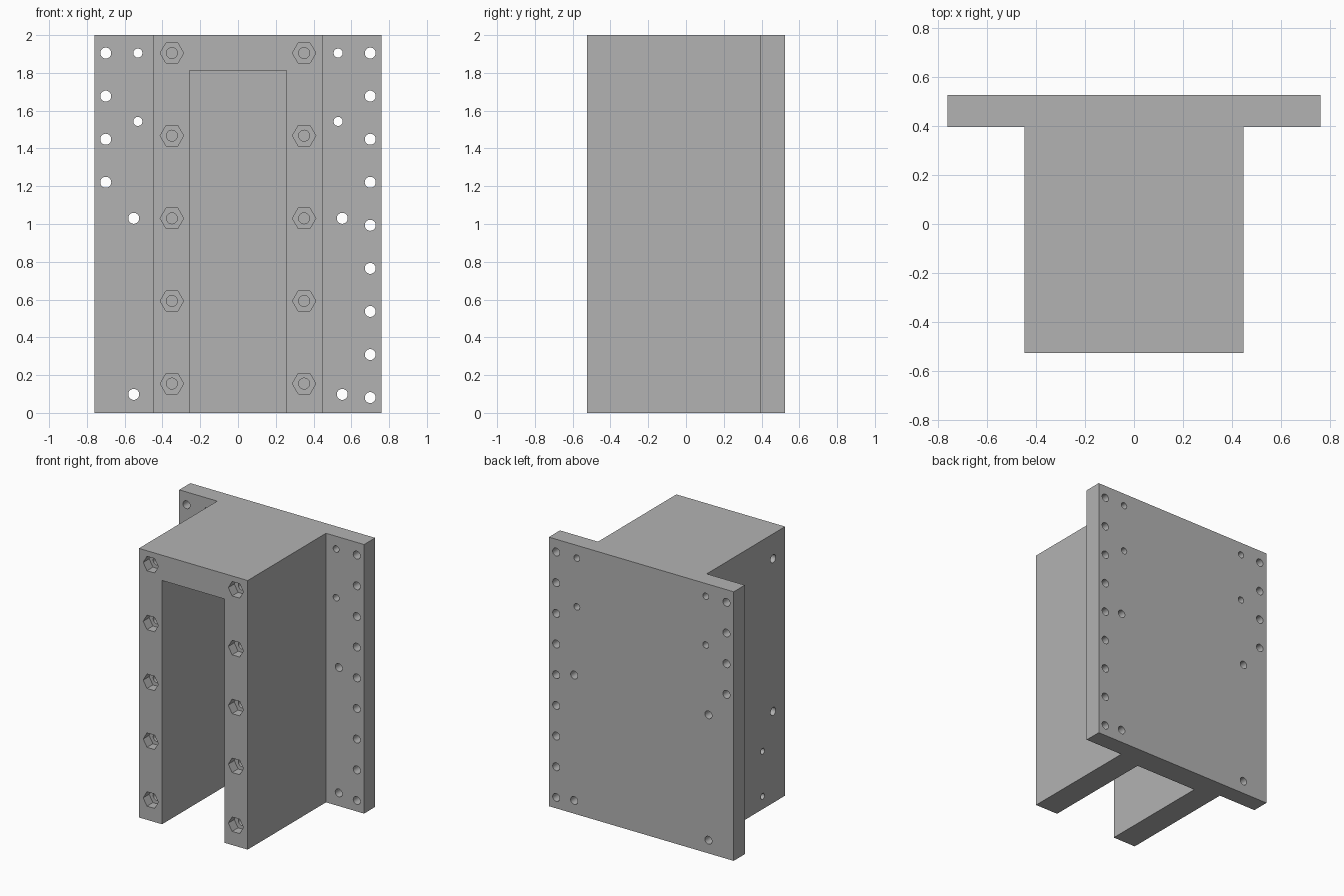
import bpy
import bmesh
from math import radians
from mathutils import Matrix, Vector

cube = bpy.data.objects.get("Cube")
if cube:
    bpy.data.objects.remove(cube, do_unlink=True)

grey = bpy.data.materials.new("plain grey")
grey.use_nodes = True
colour = (0.45, 0.45, 0.45, 1)
grey.diffuse_color = colour
grey.node_tree.nodes["Principled BSDF"].inputs["Base Color"].default_value = colour

HALF_W, BOX_W, SLOT_W = 0.76, 0.447, 0.257
FRONT, STEP, BACK = -0.525, 0.395, 0.525


def make_object(name, bm):
    bmesh.ops.recalc_face_normals(bm, faces=bm.faces)
    mesh = bpy.data.meshes.new(name)
    bm.to_mesh(mesh)
    bm.free()
    mesh.materials.append(grey)
    obj = bpy.data.objects.new(name, mesh)
    bpy.context.collection.objects.link(obj)
    return obj


def add_drill(bm, start, end, radius, sides=32):
    """Prism running from start to end."""
    a, b = Vector(start), Vector(end)
    turn = (b - a).to_track_quat("Z", "Y").to_matrix().to_4x4()
    spin = Matrix.Rotation(radians(90), 4, "Z")
    bmesh.ops.create_cone(bm, cap_ends=True, segments=sides, radius1=radius,
                          radius2=radius, depth=(b - a).length,
                          matrix=Matrix.Translation((a + b) / 2) @ turn @ spin)


def cut(obj, name, bm):
    cutter = make_object(name, bm)
    cutter.hide_render = True
    mod = obj.modifiers.new(name, "BOOLEAN")
    mod.operation = "DIFFERENCE"
    mod.solver = "EXACT"
    mod.object = cutter
    bpy.context.view_layer.objects.active = obj
    bpy.ops.object.modifier_apply(modifier=mod.name)
    bpy.data.objects.remove(cutter, do_unlink=True)


# T-shaped body: box with a wide mounting plate behind it
half = [(BOX_W, FRONT), (BOX_W, STEP), (HALF_W, STEP), (HALF_W, BACK)]
outline = half + [(-x, y) for x, y in reversed(half)]
bm = bmesh.new()
base = bm.faces.new([bm.verts.new((x, y, 0)) for x, y in outline])
top = bmesh.ops.extrude_face_region(bm, geom=[base])
bmesh.ops.translate(bm, vec=(0, 0, 2),
                    verts=[v for v in top["geom"] if isinstance(v, bmesh.types.BMVert)])
bracket = make_object("mounting_bracket", bm)

# Open channel between the two legs
bm = bmesh.new()
slot_back, slot_top, over = 0.345, 1.812, 0.2
bmesh.ops.create_cube(bm, size=1)
bmesh.ops.scale(bm, verts=bm.verts,
                vec=(2 * SLOT_W, slot_back - FRONT + over, slot_top + over))
bmesh.ops.translate(bm, verts=bm.verts,
                    vec=(0, (slot_back + FRONT - over) / 2, (slot_top - over) / 2))
cut(bracket, "channel_cutter", bm)

# Hexagonal nut pockets on the leg fronts
bolt_heights = [0.155 + 0.4375 * i for i in range(5)]
bm = bmesh.new()
for x in (-0.35, 0.35):
    for z in bolt_heights:
        add_drill(bm, (x, FRONT - 0.1, z), (x, FRONT + 0.07, z), 0.062, 6)
cut(bracket, "nut_pocket_cutter", bm)

# Round holes: bolts, plate holes and blind side holes
bm = bmesh.new()
for x in (-0.35, 0.35):
    for z in bolt_heights:
        add_drill(bm, (x, FRONT + 0.03, z), (x, FRONT + 0.3, z), 0.029)


def plate_hole(x, z, radius):
    add_drill(bm, (x, STEP - 0.1, z), (x, BACK + 0.1, z), radius)


for i in range(9):
    z = 1.905 - 0.228 * i
    plate_hole(0.70, z, 0.029)
    if i < 4:
        plate_hole(-0.70, z, 0.029)
for side in (-1, 1):
    for z in (1.905, 1.543):
        plate_hole(side * 0.53, z, 0.024)
    for z in (1.03, 0.098):
        plate_hole(side * 0.552, z, 0.029)

for y, z, radius in ((-0.385, 1.815, 0.03), (-0.385, 0.68, 0.03),
                     (-0.262, 0.43, 0.022), (-0.262, 0.095, 0.022)):
    add_drill(bm, (-BOX_W - 0.1, y, z), (-BOX_W + 0.1, y, z), radius)
cut(bracket, "drill_cutter", bm)

# Smooth hole walls, sharp edges kept
bracket.select_set(True)
bpy.context.view_layer.objects.active = bracket
bpy.ops.object.shade_smooth_by_angle(angle=radians(30))
